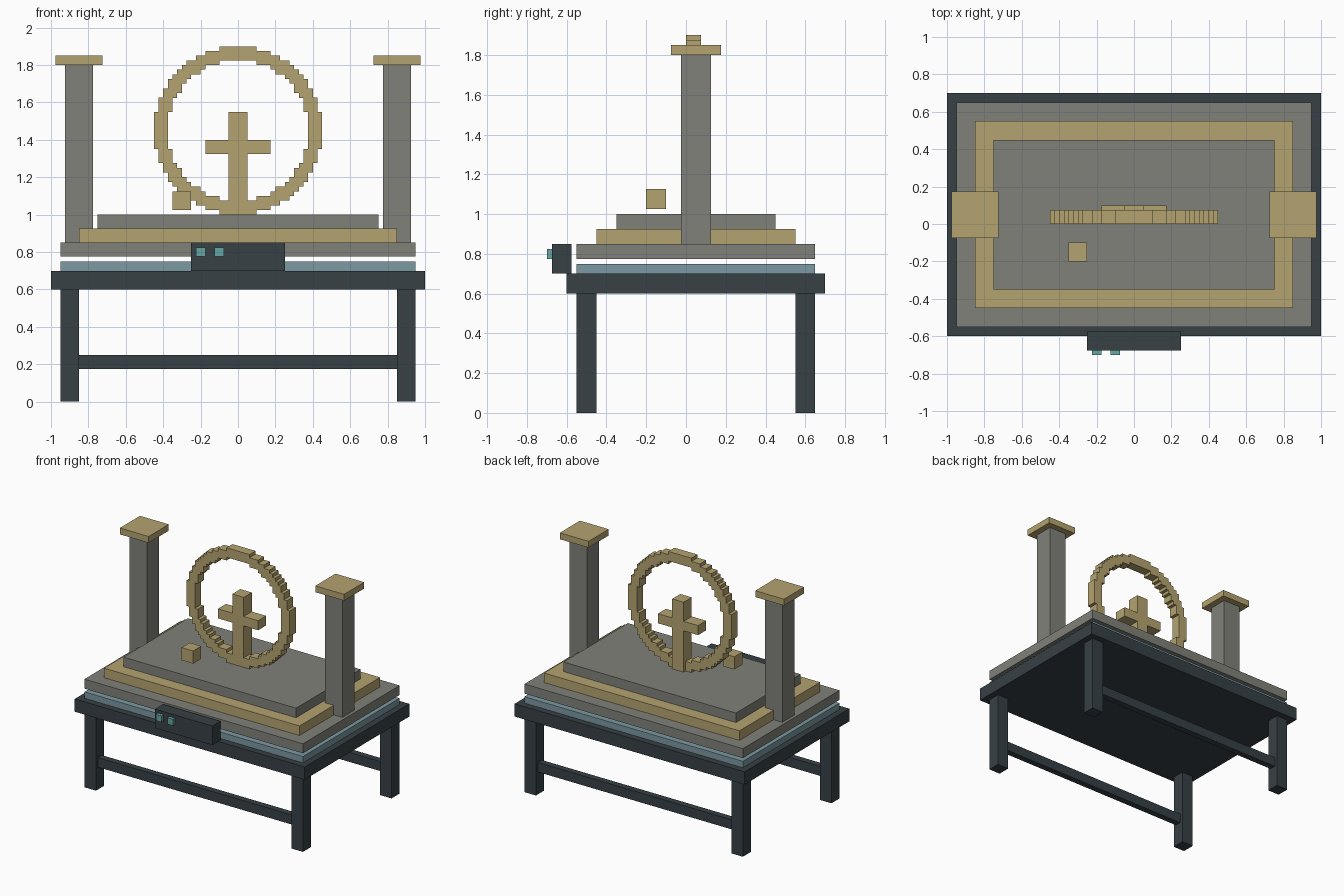
import bpy
import bmesh
from mathutils import Vector

if "Cube" in bpy.data.objects:
    bpy.data.objects.remove(bpy.data.objects["Cube"])


def material(name, rgb):
    m = bpy.data.materials.new(name)
    m.diffuse_color = (*rgb, 1)
    m.use_nodes = True
    m.node_tree.nodes["Principled BSDF"].inputs["Base Color"].default_value = m.diffuse_color
    return m


DARK = material("dark_metal", (0.038, 0.052, 0.06))
STONE = material("grey_stone", (0.22, 0.22, 0.195))
GOLD = material("pale_gold", (0.46, 0.37, 0.16))
BLUE = material("blue_field", (0.2, 0.32, 0.36))
TEAL = material("teal_light", (0.13, 0.38, 0.37))


def finish(name, bm, mat):
    bmesh.ops.recalc_face_normals(bm, faces=bm.faces[:])
    mesh = bpy.data.meshes.new(name)
    bm.to_mesh(mesh)
    bm.free()
    mesh.materials.append(mat)
    obj = bpy.data.objects.new(name, mesh)
    bpy.context.collection.objects.link(obj)
    return obj


def box(name, x, y, z, mat):
    """Box from (min, max) pairs on each axis."""
    bm = bmesh.new()
    bmesh.ops.create_cube(bm, size=1)
    lo, hi = Vector((x[0], y[0], z[0])), Vector((x[1], y[1], z[1]))
    for v in bm.verts:
        v.co = (lo + hi) / 2 + v.co * (hi - lo)
    return finish(name, bm, mat)


def extrude_back(bm, depth):
    geo = bmesh.ops.extrude_face_region(bm, geom=bm.faces[:])["geom"]
    verts = [g for g in geo if isinstance(g, bmesh.types.BMVert)]
    bmesh.ops.translate(bm, verts=verts, vec=(0, depth, 0))


# Table: top, four legs, front and back rails
box("table_top", (-1, 1), (-0.6, 0.7), (0.6, 0.7), DARK)
for row, y in (("front", -0.5), ("back", 0.6)):
    for side, x in (("left", -0.9), ("right", 0.9)):
        box(f"{row}_{side}_leg", (x - 0.05, x + 0.05), (y - 0.05, y + 0.05), (0, 0.6), DARK)
    box(f"{row}_rail", (-0.85, 0.85), (y - 0.025, y + 0.025), (0.175, 0.25), DARK)

# Glowing plate with the stepped base floating above it
box("blue_plate", (-0.95, 0.95), (-0.55, 0.65), (0.7, 0.75), BLUE)
box("base_slab", (-0.95, 0.95), (-0.55, 0.65), (0.775, 0.85), STONE)
box("middle_step", (-0.85, 0.85), (-0.45, 0.55), (0.85, 0.925), GOLD)
box("upper_step", (-0.75, 0.75), (-0.35, 0.45), (0.925, 1.0), STONE)

# Control box and its two buttons
box("control_box", (-0.25, 0.25), (-0.675, -0.575), (0.7, 0.85), DARK)
for i, x in enumerate((-0.2, -0.1)):
    box(f"button_{i + 1}", (x - 0.025, x + 0.025), (-0.7, -0.675), (0.775, 0.825), TEAL)

# Pillars with caps
for side, x in (("left", -0.85), ("right", 0.85)):
    box(f"{side}_pillar", (x - 0.075, x + 0.075), (-0.025, 0.125), (0.85, 1.8), STONE)
    box(f"{side}_pillar_cap", (x - 0.125, x + 0.125), (-0.075, 0.175), (1.8, 1.85), GOLD)

# Stepped ring: grid cells between two radii, extruded
CELL, OUTER, INNER, RING_Z = 0.025, 18, 15, 1.45
bm = bmesh.new()
for i in range(-OUTER, OUTER):
    for k in range(-OUTER, OUTER):
        if INNER ** 2 <= (i + 0.5) ** 2 + (k + 0.5) ** 2 <= OUTER ** 2:
            corners = ((i, k), (i + 1, k), (i + 1, k + 1), (i, k + 1))
            bm.faces.new([bm.verts.new((a * CELL, 0, RING_Z + b * CELL)) for a, b in corners])
bmesh.ops.remove_doubles(bm, verts=bm.verts[:], dist=0.001)
extrude_back(bm, 0.075)
finish("stepped_ring", bm, GOLD)

# Cross in the ring: mirrored half profile, extruded
half = [(0.05, 1.0), (0.05, 1.325), (0.175, 1.325), (0.175, 1.4), (0.05, 1.4), (0.05, 1.55)]
outline = half + [(-x, z) for x, z in reversed(half)]
bm = bmesh.new()
bm.faces.new([bm.verts.new((x, 0, z)) for x, z in outline])
extrude_back(bm, 0.1)
finish("cross", bm, GOLD)

# Small hovering cube
box("floating_cube", (-0.35, -0.25), (-0.2, -0.1), (1.025, 1.125), GOLD)
